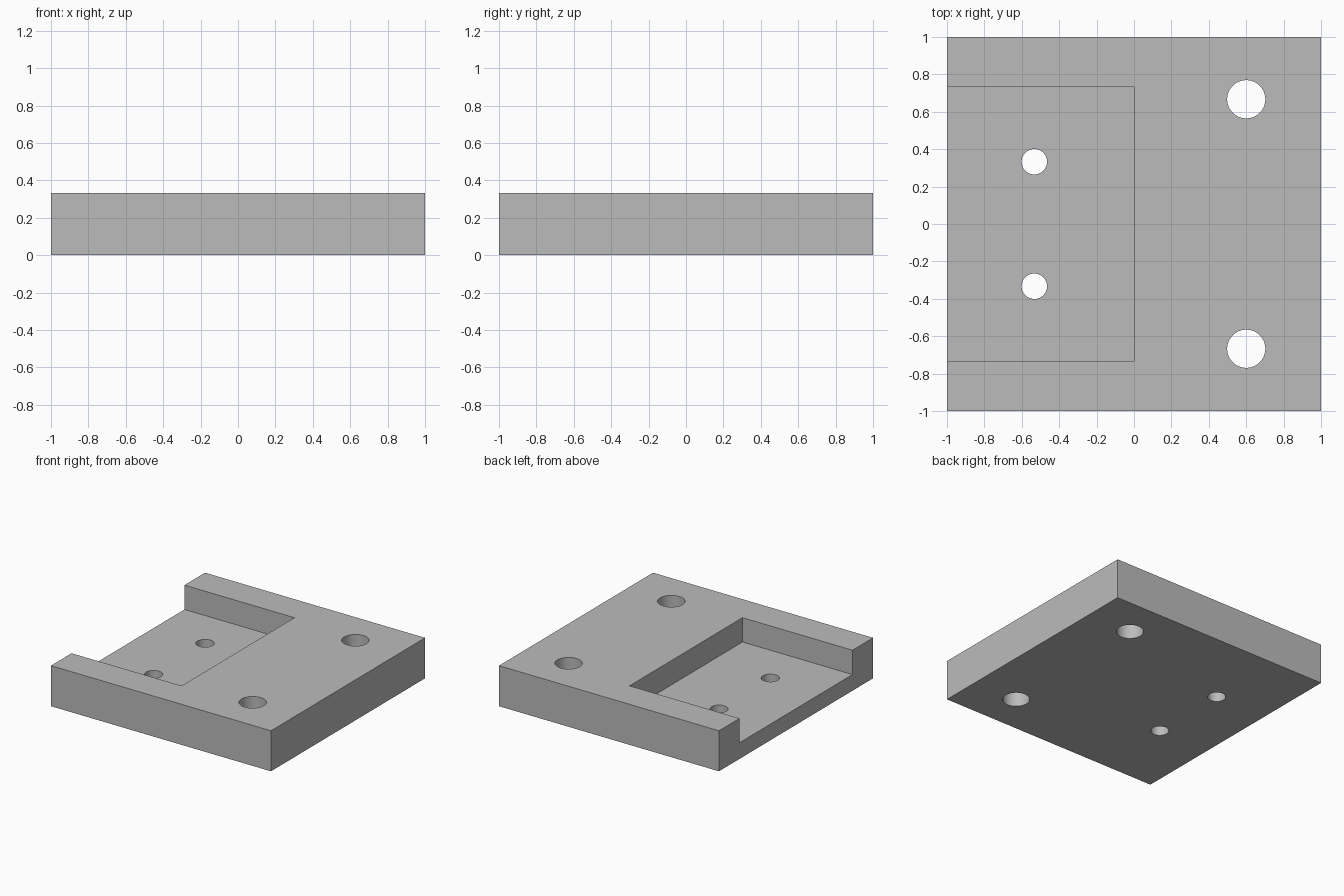
import bpy
import math

cube = bpy.data.objects.get("Cube")
if cube:
    bpy.data.objects.remove(cube, do_unlink=True)

THICK = 0.333
POCKET_FLOOR = 0.133

# Plain grey material
grey = bpy.data.materials.new("plain_grey")
grey.use_nodes = True
colour = (0.5, 0.5, 0.5, 1)
grey.diffuse_color = colour
grey.node_tree.nodes["Principled BSDF"].inputs["Base Color"].default_value = colour


def box(name, low, high):
    mid = [(a + b) / 2 for a, b in zip(low, high)]
    bpy.ops.mesh.primitive_cube_add(size=1, location=mid)
    obj = bpy.context.object
    obj.name = name
    obj.scale = [b - a for a, b in zip(low, high)]
    bpy.ops.object.transform_apply(location=True, rotation=False, scale=True)
    obj.data.materials.append(grey)
    return obj


def drill(name, x, y, radius):
    bpy.ops.mesh.primitive_cylinder_add(vertices=64, radius=radius, depth=1, location=(x, y, THICK / 2))
    obj = bpy.context.object
    obj.name = name
    obj.data.materials.append(grey)
    return obj


# Square plate
plate = box("mounting_plate", (-1, -1, 0), (1, 1, THICK))

# Pocket open on one side, then two pairs of through holes
cutters = [box("pocket_cutter", (-1.2, -0.733, POCKET_FLOOR), (0, 0.733, THICK + 0.2))]
for side, label in ((-1, "front"), (1, "back")):
    cutters.append(drill(f"{label}_small_hole_cutter", -0.533, side * 0.333, 0.068))
    cutters.append(drill(f"{label}_large_hole_cutter", 0.6, side * 0.667, 0.102))

# Cut the plate and remove the cutters
bpy.context.view_layer.objects.active = plate
for cutter in cutters:
    cut = plate.modifiers.new(cutter.name, "BOOLEAN")
    cut.operation = "DIFFERENCE"
    cut.solver = "EXACT"
    cut.object = cutter
    bpy.ops.object.modifier_apply(modifier=cut.name)
    bpy.data.objects.remove(cutter, do_unlink=True)

# Smooth hole walls, sharp plate edges
bpy.ops.object.select_all(action="DESELECT")
plate.select_set(True)
bpy.ops.object.shade_smooth_by_angle(angle=math.radians(30))
